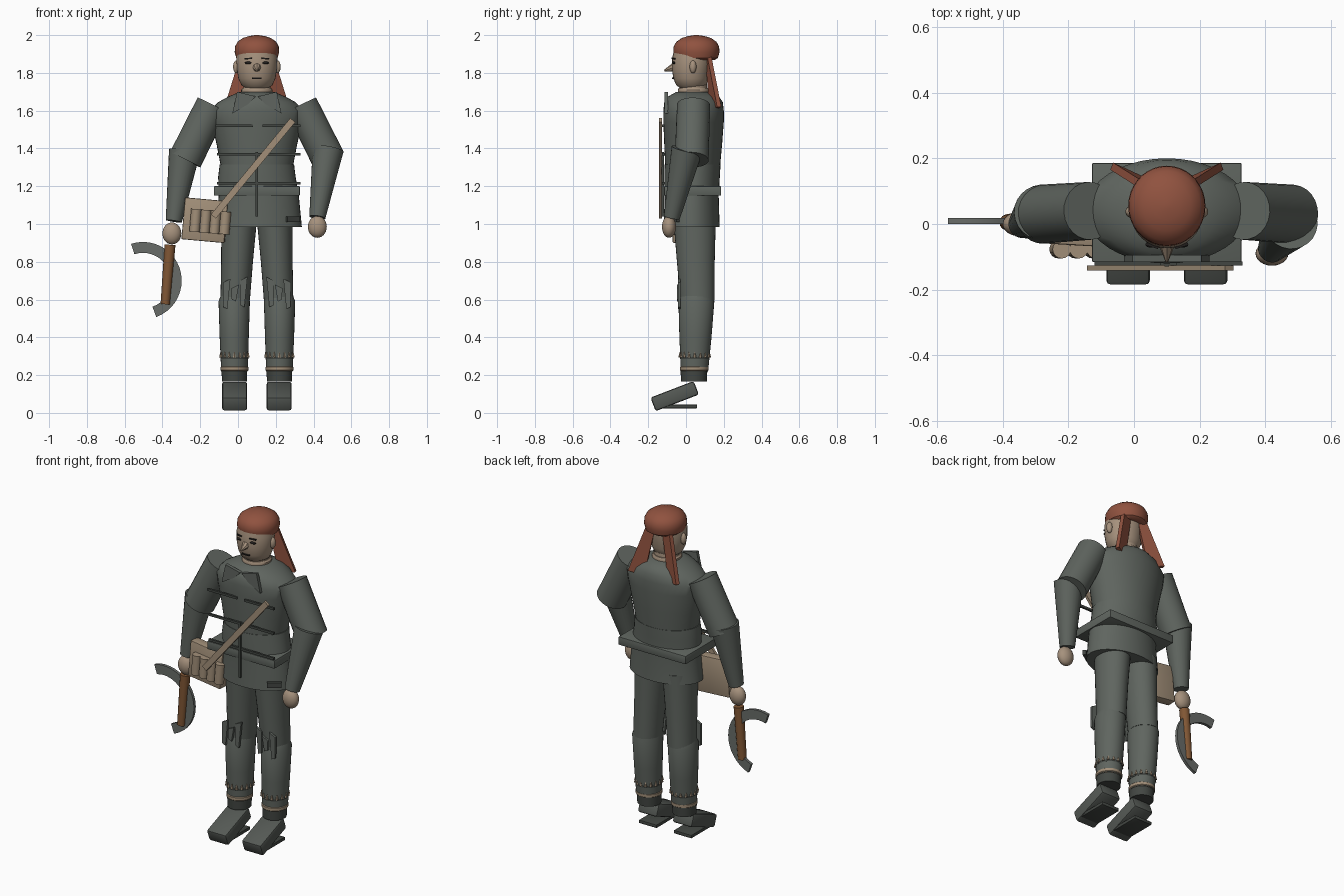
import bpy, bmesh, math
from mathutils import Vector, Matrix

if "Cube" in bpy.data.objects:
    bpy.data.objects.remove(bpy.data.objects["Cube"])

CX = 0.10  # middle of the figure


def mat(name, r, g, b):
    m = bpy.data.materials.new(name)
    m.diffuse_color = (r, g, b, 1)
    m.use_nodes = True
    m.node_tree.nodes["Principled BSDF"].inputs["Base Color"].default_value = m.diffuse_color
    return m


CLOTH = mat("grey green cloth", .115, .13, .115)
DARK = mat("dark trim", .055, .062, .055)
SHOE = mat("shoe grey", .09, .1, .09)
SKIN = mat("skin", .38, .285, .205)
RED = mat("rust red cloth", .28, .085, .05)
TAN = mat("tan canvas", .36, .275, .19)
WOOD = mat("brown wood", .22, .095, .035)
STEEL = mat("steel", .14, .15, .14)
BLACK = mat("near black", .015, .013, .012)


def finish(name, bm, m, angle=35):
    bmesh.ops.recalc_face_normals(bm, faces=bm.faces)
    me = bpy.data.meshes.new(name)
    bm.to_mesh(me)
    bm.free()
    me.materials.append(m)
    ob = bpy.data.objects.new(name, me)
    bpy.context.collection.objects.link(ob)
    bpy.ops.object.select_all(action='DESELECT')
    ob.select_set(True)
    bpy.context.view_layer.objects.active = ob
    bpy.ops.object.shade_smooth_by_angle(angle=math.radians(angle))
    return ob


def loft(name, rings, m, n=32):
    """Capped stack of level ellipses (x, y, z, rx, ry)."""
    bm = bmesh.new()
    loops = []
    for x, y, z, rx, ry in rings:
        loops.append([bm.verts.new((x + rx * math.cos(a), y + ry * math.sin(a), z))
                      for a in (2 * math.pi * i / n for i in range(n))])
    for a, b in zip(loops, loops[1:]):
        for i in range(n):
            j = (i + 1) % n
            bm.faces.new((a[i], a[j], b[j], b[i]))
    bm.faces.new(loops[0])
    bm.faces.new(loops[-1])
    return finish(name, bm, m)


def tube(name, p, q, r1, r2, m, n=24):
    p, q = Vector(p), Vector(q)
    d = q - p
    bm = bmesh.new()
    M = Matrix.Translation((p + q) / 2) @ d.to_track_quat('Z', 'Y').to_matrix().to_4x4()
    bmesh.ops.create_cone(bm, cap_ends=True, segments=n, radius1=r1, radius2=r2,
                          depth=d.length, matrix=M)
    return finish(name, bm, m)


def ball(name, c, s, m):
    bm = bmesh.new()
    bmesh.ops.create_uvsphere(bm, u_segments=24, v_segments=14, radius=1,
                              matrix=Matrix.Translation(c) @ Matrix.Diagonal((*s, 1)))
    return finish(name, bm, m)


def box(name, c, s, m, rot=(0, 0, 0), bevel=0.0):
    R = Matrix.Rotation(rot[2], 4, 'Z') @ Matrix.Rotation(rot[1], 4, 'Y') @ Matrix.Rotation(rot[0], 4, 'X')
    bm = bmesh.new()
    bmesh.ops.create_cube(bm, size=1, matrix=Matrix.Translation(c) @ R @ Matrix.Diagonal((*s, 1)))
    if bevel:
        bmesh.ops.bevel(bm, geom=bm.edges[:], offset=bevel, segments=2, affect='EDGES', profile=.5)
    return finish(name, bm, m)


def plate(name, pts, off, m):
    """Outline extruded along an offset vector."""
    bm = bmesh.new()
    f = bm.faces.new([bm.verts.new(p) for p in pts])
    r = bmesh.ops.extrude_face_region(bm, geom=[f])
    bmesh.ops.translate(bm, verts=[v for v in r['geom'] if isinstance(v, bmesh.types.BMVert)], vec=off)
    # keep the first face so both sides are closed
    if not f.is_valid or len(bm.faces) < len(pts) + 2:
        bmesh.ops.holes_fill(bm, edges=bm.edges[:])
    return finish(name, bm, m)


# jacket
loft("jacket_chest", [(CX, .035, 1.30, .19, .145), (CX, .038, 1.42, .213, .153),
                      (CX, .04, 1.54, .24, .16), (CX, .04, 1.60, .25, .16), (CX, .04, 1.645, .205, .155),
                      (CX, .04, 1.675, .15, .135), (CX, .04, 1.70, .09, .09)], CLOTH, 40)
loft("jacket_skirt", [(.11, .03, .985, .228, .148), (.11, .03, 1.15, .212, .143),
                      (CX, .032, 1.25, .205, .147), (CX, .035, 1.315, .197, .148)], CLOTH, 40)
box("belt", (CX, .035, 1.175), (.455, .302, .05), CLOTH, bevel=.004)
for z, x0, x1 in ((1.52, -.12, .08), (1.52, .13, .33), (1.37, -.11, .33), (1.215, -.11, .33)):
    box("jacket_seam", ((x0 + x1) / 2, -.12, z), (x1 - x0, .012, .014), DARK)
box("front_placket", (CX, -.123, 1.21), (.014, .012, .34), DARK)
for s in (-1, 1):
    box("pocket_flap", (CX + s * .19, -.065, 1.025), (.08, .02, .03), DARK, rot=(0, 0, s * .6))
    # collar points
    P = [(.105, 1.70), (.005, 1.675), (.045, 1.635), (.13, 1.585)]
    plate("collar_point", [(CX + s * x, -.115, z) for x, z in P], (0, .02, 0), CLOTH)

# head
loft("neck", [(CX, .04, 1.66, .078, .075), (CX, .04, 1.74, .07, .07)], SKIN)
loft("neck_band", [(CX, .04, 1.685, .075, .078), (CX, .04, 1.695, .083, .083),
                   (CX, .04, 1.71, .083, .083), (CX, .04, 1.72, .075, .078)], SKIN)
loft("head", [(CX, .03, 1.715, .055, .055), (CX, .028, 1.735, .082, .08), (CX, .026, 1.77, .098, .093),
              (CX, .026, 1.82, .106, .1), (CX, .03, 1.88, .109, .103), (CX, .035, 1.95, .09, .09)], SKIN)
tube("nose", (CX, -.06, 1.83), (CX, -.115, 1.812), .026, .004, SKIN, 8)
box("mouth", (CX, -.069, 1.772), (.05, .009, .007), BLACK)
for s in (-1, 1):
    ball("ear", (CX + s * .108, .037, 1.832), (.018, .018, .034), SKIN)
    ball("eye", (CX + s * .045, -.064, 1.853), (.02, .008, .007), BLACK)
    box("eyebrow", (CX + s * .045, -.066, 1.876), (.04, .009, .007), BLACK, rot=(0, s * .1, s * .3))

# headscarf and its two tails
HS = [(1.868, .095), (1.88, .112), (1.91, .12), (1.94, .118), (1.965, .104), (1.985, .075), (1.995, .042), (2.0, .01)]
loft("headscarf", [(CX, .055, z, r * .98, r * 1.02) for z, r in HS], RED, 36)
for s in (-1, 1):
    plate("scarf_tail", [(CX + s * x, y, z) for x, y, z in
          ((.03, .10, 1.90), (.085, .11, 1.90), (.172, .165, 1.62), (.09, .125, 1.60))],
          (-s * .008, .022, 0), RED)

# arms
for side, s, wrist, elbow in (("left", 1, (.42, -.075, 1.035), (.477, .005, 1.395)),
                              ("right", -1, (-.34, .0, 1.015), (-.283, .035, 1.385))):
    tube(side + "_upper_arm", (CX + s * .235, .04, 1.63), (CX + s * .38, .03, 1.34), .088, .09, CLOTH)
    tube(side + "_forearm", elbow, wrist, .083, .043, CLOTH)
ball("left_hand", (.42, -.09, .985), (.05, .037, .058), SKIN)
ball("right_hand", (-.35, .0, .95), (.05, .037, .058), SKIN)

# legs
for side, s in (("left", 1), ("right", -1)):
    def X(d):  # distance from the middle
        return CX + s * d
    loft(side + "_thigh", [(X(.115), .06, .595, .078, .09), (X(.105), .052, .80, .084, .1),
                           (X(.093), .045, 1.04, .095, .113)], CLOTH)
    loft(side + "_shin", [(X(.119), .045, .22, .07, .072), (X(.12), .05, .40, .077, .085),
                          (X(.12), .055, .59, .083, .095), (X(.118), .057, .63, .07, .08)], CLOTH)
    loft(side + "_ankle", [(X(.119), .042, .165, .066, .068), (X(.119), .042, .225, .068, .071)], DARK)
    loft(side + "_cuff", [(X(.119), .044, .218, .066, .068), (X(.119), .044, .226, .074, .076),
                          (X(.119), .044, .242, .074, .076), (X(.119), .044, .25, .066, .068)], TAN)
    loft(side + "_cuff_band", [(X(.119), .046, .285, .0735, .078), (X(.119), .046, .297, .074, .079)], DARK)
    for i in range(16):
        a = 2 * math.pi * i / 16
        x, y = X(.119) + .073 * math.cos(a), .046 + .078 * math.sin(a)
        tube("cuff_tooth", (x, y, .293), (x, y, .322), .009, .002, TAN, 6)
    # torn trouser strips at the knee
    for dx, top, bot in ((-.045, .72, .56), (.0, .68, .59), (.045, .71, .55)):
        y = -.036 + 3 * dx * dx
        P = [(dx - .02, top), (dx + .02, top - .02), (dx + .018, bot + .01), (dx - .004, bot)]
        plate("knee_tatter", [(X(.115 + x), y - .012, z) for x, z in P], (0, .014, 0), CLOTH)
    # shoes
    box(side + "_shoe", (X(.118), -.06, .089), (.132, .245, .077), SHOE, rot=(.367, 0, 0), bevel=.012)
    box(side + "_sole", (X(.118), -.052, .034), (.12, .222, .02), DARK, bevel=.004)

# shoulder bag
TILT = .09
box("bag", (-.175, -.035, 1.02), (.228, .06, .222), TAN, rot=(0, TILT, -.06), bevel=.006)
for i in range(4):
    x = -.225 + i * .052
    z = 1.012 - .09 * (i - 1.5) * .05
    tube("bag_pouch", (x - .005, -.077, z - .06), (x + .005, -.077, z + .06), .028, .028, TAN, 16)
dx, dz = .42, .51
box("bag_strap", (.08, -.134, 1.295), (.034, .016, math.hypot(dx, dz)), TAN, rot=(0, math.atan2(dx, dz), 0))

# sickle
tube("sickle_handle", (-.385, .005, .575), (-.36, .005, .89), .025, .029, WOOD, 14)
N = 20
angs = [math.radians(-70 + 178 * i / N) for i in range(N + 1)]
bm = bmesh.new()
rows = [[bm.verts.new((-.503 + r * math.cos(a), y, .70 + r * math.sin(a)))
         for r, y in ((.205, 0), (.205, .018), (.147, .018), (.147, 0))] for a in angs]
for a, b in zip(rows, rows[1:]):
    for i in range(4):
        j = (i + 1) % 4
        bm.faces.new((a[i], a[j], b[j], b[i]))
bm.faces.new(rows[0])
bm.faces.new(rows[-1])
finish("sickle_blade", bm, STEEL)
